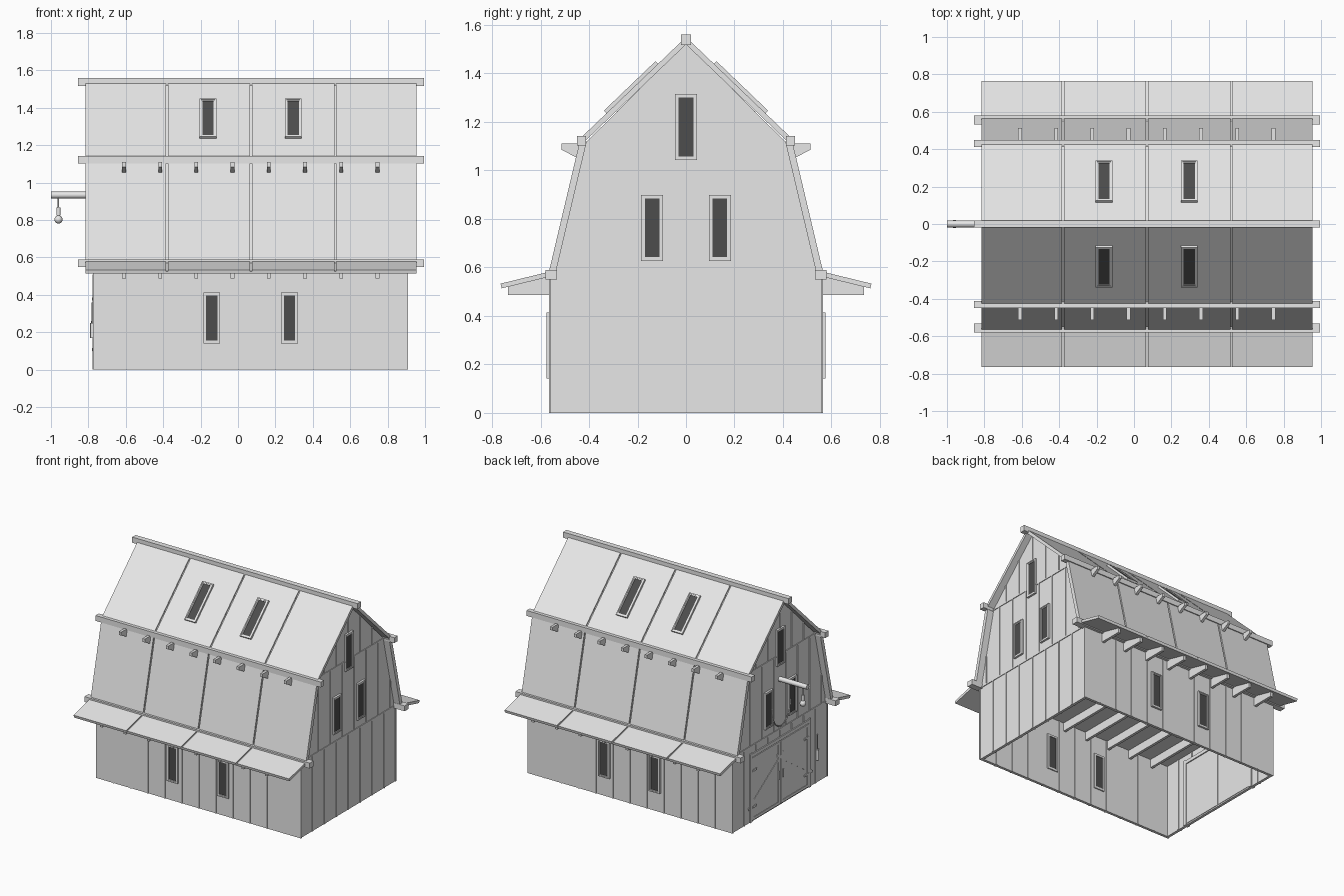
import bpy, bmesh, math
from mathutils import Matrix, Vector

cube = bpy.data.objects.get("Cube")
if cube:
    bpy.data.objects.remove(cube, do_unlink=True)


def material(name, value):
    m = bpy.data.materials.new(name)
    m.use_nodes = True
    m.diffuse_color = (value, value, value, 1)
    m.node_tree.nodes["Principled BSDF"].inputs["Base Color"].default_value = (value, value, value, 1)
    return m


GREY = material("light grey", 0.8)
DARK = material("dark glass", 0.075)


def finish(name, bm, mat=GREY):
    bmesh.ops.recalc_face_normals(bm, faces=bm.faces)
    mesh = bpy.data.meshes.new(name)
    bm.to_mesh(mesh)
    bm.free()
    mesh.materials.append(mat)
    ob = bpy.data.objects.new(name, mesh)
    bpy.context.scene.collection.objects.link(ob)
    return ob


def add_box(bm, x0, x1, y0, y1, z0, z1, M=Matrix()):
    size = Matrix.Diagonal((x1 - x0, y1 - y0, z1 - z0, 1))
    mid = Matrix.Translation(((x0 + x1) / 2, (y0 + y1) / 2, (z0 + z1) / 2))
    bmesh.ops.create_cube(bm, size=1, matrix=M @ mid @ size)


def boxes(name, items, mat=GREY, M=Matrix()):
    bm = bmesh.new()
    for b in items:
        add_box(bm, *b, M)
    return finish(name, bm, mat)


def prisms(name, pts, spans):
    """Extrude a y-z outline along x, once per span."""
    bm = bmesh.new()
    for x0, x1 in spans:
        face = bm.faces.new([bm.verts.new((x0, y, z)) for y, z in pts])
        ext = bmesh.ops.extrude_face_region(bm, geom=[face])["geom"]
        bmesh.ops.translate(bm, vec=(x1 - x0, 0, 0),
                            verts=[v for v in ext if isinstance(v, bmesh.types.BMVert)])
    return finish(name, bm)


def slab(a, b, t, s):
    """Sloped board outline from outer points a (low) to b (high)."""
    d = (Vector(b) - Vector(a)).normalized()
    n = Vector((-d.y, d.x))
    if n.y > 0:
        n = -n
    pts = [Vector(a), Vector(b), Vector(b) + n * t, Vector(a) + n * t]
    return [(s * p.x, p.y) for p in pts]


def tube(name, points, radius, sides=16, mat=GREY):
    """Chain of round sections between points; radius may vary per point."""
    bm = bmesh.new()
    for p, q in zip(points, points[1:]):
        p, q = Vector(p), Vector(q)
        M = Matrix.Translation((p + q) / 2) @ (q - p).to_track_quat('Z', 'Y').to_matrix().to_4x4()
        bmesh.ops.create_cone(bm, cap_ends=True, segments=sides, radius1=radius,
                              radius2=radius, depth=(q - p).length, matrix=M)
    ob = finish(name, bm, mat)
    for poly in ob.data.polygons:
        poly.use_smooth = len(poly.vertices) == 4
    return ob


def window(name, origin, u, v, n, h, back):
    """Two-step frame with a dark pane; u, v, n are across, up and outward."""
    M = Matrix((Vector(u), Vector(v), Vector(n))).transposed().to_4x4()
    M.translation = Vector(origin)
    w = 0.045
    h /= 2
    parts = []
    for inset, bar, out in ((0, 0.008, 0.015), (0.008, 0.007, 0.012)):
        a, b = w - inset, h - inset
        for s in (-1, 1):
            e, f = sorted((s * a, s * (a - bar)))
            parts.append((e, f, -b, b, -back, out))
            e, f = sorted((s * b, s * (b - bar)))
            parts.append((bar - a, a - bar, e, f, -back, out))
    boxes(name + "_frame", parts, GREY, M)
    boxes(name + "_pane", [(-w + 0.015, w - 0.015, -h + 0.015, h - 0.015, 0.004 - back, 0.008)], DARK, M)


# Main dimensions
X0, X1 = -0.77, 0.905
HALF, WALL_TOP, KNEE_Z, APEX = 0.56, 0.557, 1.113, 1.525
STEP, T = 0.14, 0.02
SEAMS = (-0.815, -0.38, 0.07, 0.52, 0.955)
PANELS = [(a + 0.005 * (i > 0), b - 0.005 * (i < 3))
          for i, (a, b) in enumerate(zip(SEAMS, SEAMS[1:]))]
FULL = [(SEAMS[0] + 0.01, SEAMS[-1] - 0.01)]
JOISTS = [-0.61 + 0.1937 * i for i in range(8)]

# Side walls with battens inside and out
for s, side in ((-1, "front"), (1, "back")):
    y0, y1 = sorted((s * HALF, s * (HALF - T)))
    boxes(side + "_wall", [(X0, X1, y0, y1, 0, WALL_TOP)])
    boxes(side + "_wall_battens", [(X0 + STEP * i - 0.005, X0 + STEP * i + 0.005, y0 - 0.004, y1 + 0.004, 0, WALL_TOP)
                                   for i in range(1, 12)])
    for i, x in enumerate((-0.14, 0.275)):
        window(f"{side}_window_{i}", (x, s * HALF, 0.277), (-s, 0, 0), (0, 0, 1), (0, s, 0), 0.272, T + 0.008)


def gable_top(y):
    y = abs(y)
    return KNEE_Z if y < 0.415 else WALL_TOP + (0.54 - y) / 0.125 * (KNEE_Z - WALL_TOP)


# Gable walls, battens, belts and windows
half = [(HALF, 0), (HALF, WALL_TOP), (0.54, 0.575), (0.415, KNEE_Z), (0, APEX)]
outline = half + [(-y, z) for y, z in reversed(half[:-1])]
for s, side in ((-1, "hoist_end"), (1, "plain_end")):
    face = X1 if s > 0 else X0
    a, b = sorted((face, face - s * T))
    prisms(side + "_gable", outline, [(a, b)])
    a, b = a - 0.005, b + 0.005
    bats = []
    for i in range(-4, 5):
        y = max(-HALF + 0.005, min(HALF - 0.005, i * STEP))
        low = 0.51 if s < 0 and abs(i) < 3 else 0
        bats.append((a, b, y - 0.005, y + 0.005, low, WALL_TOP))
        if abs(i) < 3:
            bats.append((a, b, y - 0.005, y + 0.005, 1.315 if i == 0 else KNEE_Z, APEX - 0.98 * abs(y) - 0.005))
        if i < 4:
            y = (i + 0.5) * STEP
            bats.append((a, b, y - 0.005, y + 0.005, WALL_TOP, gable_top(y)))
    boxes(side + "_battens", bats)
    boxes(side + "_belts", [(a, b, -HALF, HALF, WALL_TOP, 0.568), (a, b, -0.42, 0.42, 1.108, 1.118)])
    for i, (y, z) in enumerate(((-0.14, 0.763), (0.14, 0.763), (0, 1.179))):
        window(f"{side}_window_{i}", (face, y, z), (0, s, 0), (0, 0, 1), (s, 0, 0), 0.272, T + 0.008)

# Gambrel roof, eaves, beams, brackets and skylights, mirrored front to back
for s, side in ((-1, "front"), (1, "back")):
    for part, lo, hi, t in (("lower_roof", (0.567, 0.575), (0.437, 1.125), 0.028),
                            ("upper_roof", (0.43, 1.138), (0, 1.55), 0.022),
                            ("eave_roof", (0.765, 0.533), (0.56, 0.583), 0.02)):
        pts = slab(lo, hi, t, s)
        prisms(f"{side}_{part}", pts, PANELS)
        inner = [tuple(Vector(p).lerp(Vector(q), 0.4)) for p, q in ((pts[0], pts[3]), (pts[1], pts[2]))]
        prisms(f"{side}_{part}_underlay", inner + pts[2:], FULL)
    for part, ya, yb, za, zb in (("eave_beam", 0.533, 0.58, 0.55, 0.59), ("knee_beam", 0.412, 0.45, 1.102, 1.142)):
        y0, y1 = sorted((s * ya, s * yb))
        boxes(f"{side}_{part}", [(-0.855, 0.995, y0, y1, za, zb)])
    bracket = [(0.42, 1.11), (0.513, 1.11), (0.513, 1.085), (0.455, 1.055), (0.42, 1.055)]
    prisms(side + "_knee_brackets", [(s * y, z) for y, z in bracket], [(x - 0.01, x + 0.01) for x in JOISTS])
    slope = Vector((0, -s * 0.43, 0.412)).normalized()
    normal = Vector((0, s * 0.412, 0.43)).normalized()
    for i, x in enumerate((-0.16, 0.295)):
        window(f"{side}_skylight_{i}", (x, s * 0.222, 1.55 - 0.222 * 0.958), (-s, 0, 0), slope, normal, 0.295, 0.01)
boxes("ridge_beam", [(-0.855, 0.995, -0.02, 0.02, 1.518, 1.56)])

# Floor joists running out under the eaves, and the loft floor
joist = [(0.735, 0.487), (0.735, 0.52), (0.57, 0.56)]
prisms("floor_joists", joist + [(-y, z) for y, z in reversed(joist)], [(x - 0.01, x + 0.01) for x in JOISTS])
boxes("loft_floor", [(X0 + T, X1 - T, -0.54, 0.54, 0.55, 0.565)])

# Double door with frame, rails and diagonal braces
DX = X0 - 0.004
boxes("door_frame", [(DX - 0.004, X0 + T + 0.008, y - 0.012, y + 0.012, 0, 0.51) for y in (-0.345, 0.345)]
      + [(DX - 0.004, X0 + T + 0.008, -0.345, 0.345, 0.48, 0.505)])
for s, side in ((-1, "right"), (1, "left")):
    y0, y1 = sorted((s * 0.004, s * 0.332))
    boxes(side + "_door", [(DX, X0 + T + 0.004, y0, y1, 0.01, 0.475)])
    trim = [(DX - 0.004, DX, y0, y1, z, z + 0.02) for z in (0.01, 0.455)]
    trim += [(DX - 0.004, DX, y, y + 0.02, 0.01, 0.475) for y in (y0, y1 - 0.02)]
    boxes(side + "_door_trim", trim)
    M = Matrix.Translation((DX, s * 0.168, 0.243)) @ Matrix.Rotation(s * 0.98, 4, 'X')
    boxes(side + "_door_brace", [(-0.003, 0, -0.01, 0.01, -0.25, 0.25)], GREY, M)
    boxes(side + "_door_hinges", [(DX - 0.006, DX, s * 0.305 - 0.025, s * 0.305 + 0.025, z, z + 0.015)
                                  for z in (0.1, 0.37)])
    tube(side + "_door_handle", [(DX - 0.008, s * 0.025, 0.2), (DX - 0.008, s * 0.025, 0.26)], 0.005, 8)

# Hoist log, rope, pulley and weight
tube("hoist_log", [(-1, 0, 0.934), (X0 + 0.01, 0, 0.934)], 0.018)
tube("hoist_rope", [(-0.96, 0, 0.93), (-0.96, 0, 0.82)], 0.004, 8)
tube("hoist_pulley", [(-0.96, 0, 0.825), (-0.96, 0, 0.866)], 0.011)
bm = bmesh.new()
bmesh.ops.create_uvsphere(bm, u_segments=16, v_segments=10, radius=0.022, matrix=Matrix.Translation((-0.96, 0, 0.803)))
for f in bm.faces:
    f.smooth = True
finish("hoist_weight", bm)

# Slack rope against the gable and a small lantern beside the door
arc = [math.pi * i / 10 for i in range(11)]
tube("slack_rope", [(X0 - 0.012, 0.11 * math.cos(t), 0.75 - 0.16 * math.sin(t)) for t in arc], 0.004, 8)
tube("lantern_hanger", [(X0 - 0.008, -0.43, 0.25), (X0 - 0.008, -0.43, 0.36)], 0.004, 8)
tube("lantern_body", [(X0 - 0.008, -0.43, 0.17), (X0 - 0.008, -0.43, 0.25)], 0.012)
